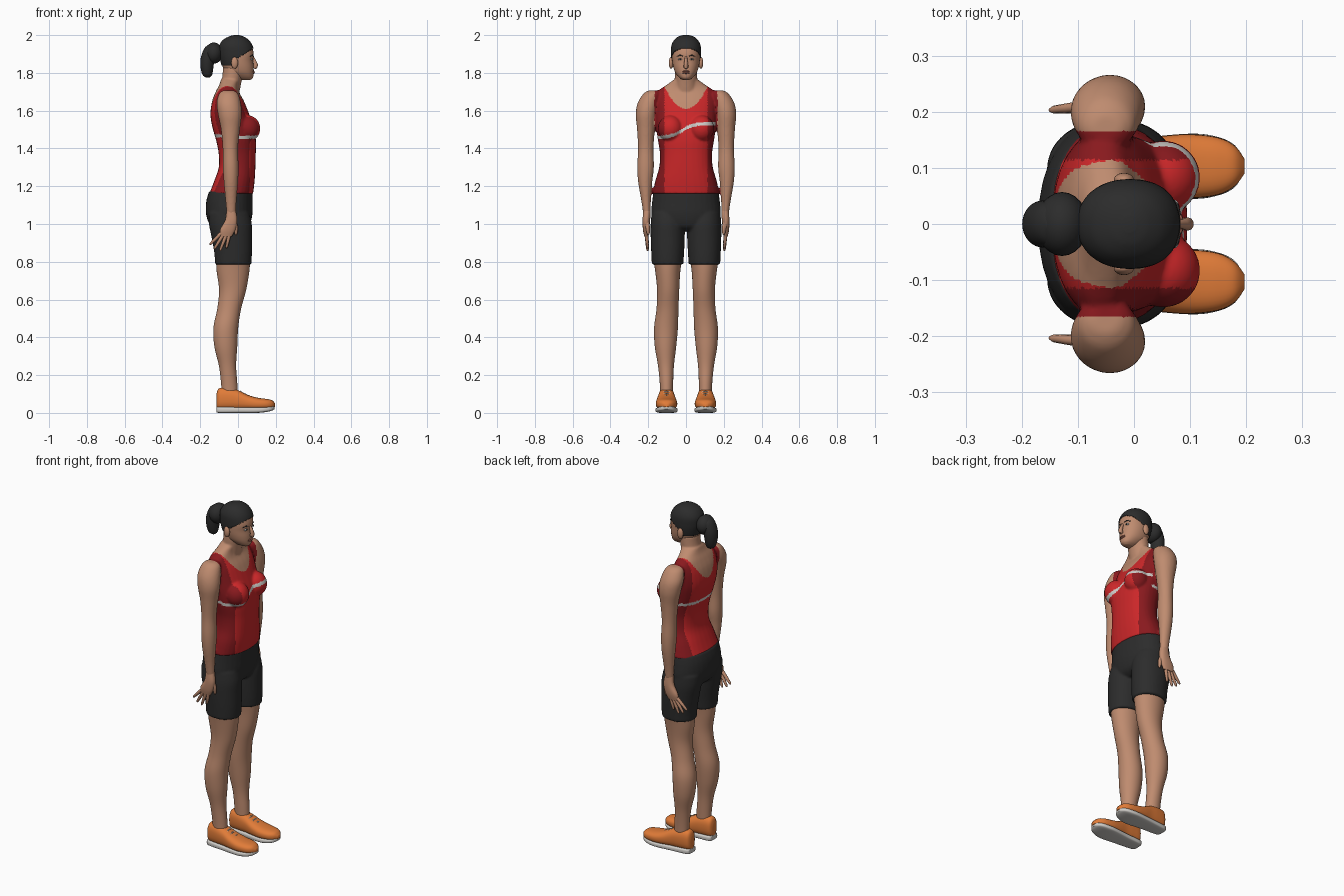
import bpy, bmesh, math
from mathutils import Vector

if "Cube" in bpy.data.objects:
    bpy.data.objects.remove(bpy.data.objects["Cube"])


def material(name, r, g, b):
    m = bpy.data.materials.new(name)
    m.use_nodes = True
    m.diffuse_color = (r, g, b, 1)
    shader = m.node_tree.nodes["Principled BSDF"]
    shader.inputs["Base Color"].default_value = (r, g, b, 1)
    shader.inputs["Roughness"].default_value = 0.8
    return m


SKIN = material("skin", 0.52, 0.26, 0.16)
RED = material("bright red cloth", 0.6, 0.02, 0.022)
DARK_RED = material("dark red cloth", 0.25, 0.01, 0.013)
WHITE = material("off white", 0.62, 0.6, 0.57)
BLACK = material("charcoal", 0.025, 0.025, 0.025)
ORANGE = material("orange shoe", 0.75, 0.2, 0.04)
LIP = material("lip", 0.36, 0.13, 0.09)


def activate(obj):
    bpy.ops.object.select_all(action="DESELECT")
    obj.select_set(True)
    bpy.context.view_layer.objects.active = obj


def finish(bm, name, mat):
    bmesh.ops.recalc_face_normals(bm, faces=bm.faces)
    mesh = bpy.data.meshes.new(name)
    bm.to_mesh(mesh)
    bm.free()
    mesh.materials.append(mat)
    obj = bpy.data.objects.new(name, mesh)
    bpy.context.collection.objects.link(obj)
    smooth(obj)
    return obj


def smooth(obj):
    activate(obj)
    bpy.ops.object.shade_smooth_by_angle(angle=math.radians(50))


def refine(rows, steps):
    """Smoothly interpolate section rows."""
    out = []
    for i in range(len(rows) - 1):
        quad = [rows[max(i - 1, 0)], rows[i], rows[i + 1], rows[min(i + 2, len(rows) - 1)]]
        for s in range(steps):
            t = s / steps
            out.append([b + t / 2 * (c - a + t * (2*a - 5*b + 4*c - d + t * (3*(b - c) + d - a)))
                        for a, b, c, d in zip(*quad)])
    return out + [list(rows[-1])]


def loft(name, mat, rows, power=2.0, side=1, along="z", steps=5, sides=32):
    """Rows hold position, first range, then y range (one y value means symmetric)."""
    rows = [r if len(r) == 5 else (*r[:3], -r[3], r[3]) for r in rows]
    bm = bmesh.new()
    rings = []
    for t, a0, a1, b0, b1 in refine(rows, steps):
        ring = []
        for k in range(sides):
            ang = math.tau * k / sides
            c, s = math.cos(ang), math.sin(ang)
            a = (a0 + a1) / 2 + (a1 - a0) / 2 * math.copysign(abs(c) ** (2 / power), c)
            b = (b0 + b1) / 2 + (b1 - b0) / 2 * math.copysign(abs(s) ** (2 / power), s)
            ring.append(bm.verts.new((a, b * side, t) if along == "z" else (t, b * side, a)))
        rings.append(ring)
    for low, high in zip(rings, rings[1:]):
        for k in range(sides):
            n = (k + 1) % sides
            bm.faces.new((low[k], low[n], high[n], high[k]))
    bm.faces.new(rings[0])
    bm.faces.new(rings[-1])
    return finish(bm, name, mat)


def ball(name, mat, centre, radii):
    bm = bmesh.new()
    bmesh.ops.create_uvsphere(bm, u_segments=24, v_segments=16, radius=1)
    bmesh.ops.scale(bm, vec=radii, verts=bm.verts)
    bmesh.ops.translate(bm, vec=centre, verts=bm.verts)
    return finish(bm, name, mat)


def tube(name, mat, points):
    """Tapered tube through (x, y, z, radius) points."""
    curve = bpy.data.curves.new(name, "CURVE")
    curve.dimensions = "3D"
    curve.bevel_depth, curve.bevel_resolution, curve.use_fill_caps = 1, 3, True
    spline = curve.splines.new("POLY")
    spline.points.add(len(points) - 1)
    for p, (x, y, z, r) in zip(spline.points, points):
        p.co, p.radius = (x, y, z, 1), r
    curve.materials.append(mat)
    obj = bpy.data.objects.new(name, curve)
    bpy.context.collection.objects.link(obj)
    activate(obj)
    bpy.ops.object.convert(target="MESH")
    smooth(bpy.context.object)
    return bpy.context.object


def blend(name, parts, voxel):
    """Join overlapping parts into one continuous surface."""
    activate(parts[0])
    for p in parts:
        p.select_set(True)
    bpy.ops.object.join()
    obj = bpy.context.object
    obj.name = name
    remesh = obj.modifiers.new("Blend", "REMESH")
    remesh.mode, remesh.voxel_size = "VOXEL", voxel
    soften = obj.modifiers.new("Soften", "SMOOTH")
    soften.factor, soften.iterations = 0.5, 4
    for m in ("Blend", "Soften"):
        bpy.ops.object.modifier_apply(modifier=m)
    smooth(obj)
    return obj


def paint(obj, mats, rule):
    obj.data.materials.clear()
    for m in mats:
        obj.data.materials.append(m)
    for f in obj.data.polygons:
        f.material_index = mats.index(rule(*f.center))


SIDES = (("left", 1), ("right", -1))

# Upper body: torso, neck, bust and arms blended together
upper = [
    loft("torso", RED, [(1.16, -.152, .08, .177), (1.23, -.125, .088, .162), (1.3, -.102, .092, .142),
                        (1.37, -.102, .094, .138), (1.44, -.115, .095, .148), (1.51, -.135, .085, .158),
                        (1.58, -.146, .06, .164), (1.65, -.137, .032, .166), (1.7, -.118, .005, .152),
                        (1.735, -.1, 0, .105), (1.765, -.09, .01, .062)], 2.3),
    loft("neck", SKIN, [(1.66, -.11, 0, .07), (1.74, -.09, .016, .06),
                        (1.79, -.082, .026, .06), (1.83, -.08, .03, .06)])]
for label, s in SIDES:
    upper.append(ball("bust", RED, (.052, .083 * s, 1.505), (.066, .066, .07)))
    upper.append(loft("arm", SKIN, [(1.708, -.075, -.025, .15, .195), (1.69, -.1, 0, .13, .225),
                                    (1.64, -.113, .015, .14, .256), (1.58, -.106, .02, .155, .266),
                                    (1.5, -.09, .01, .165, .259), (1.4, -.081, 0, .172, .254),
                                    (1.3, -.08, .003, .17, .258), (1.22, -.075, 0, .179, .253),
                                    (1.12, -.066, -.008, .186, .236), (1.05, -.06, -.012, .187, .226)],
                      side=s))


def shirt_colour(x, y, z):
    a = abs(y)
    front = x > -.05
    neckline = 1.61 + 9 * a * a if front else 1.6 + 11 * a * a
    if a > .167 + .13 * max(0, 1.3 - z) or z < 1.14 or (z > neckline and a < .118) or z > 1.74:
        return SKIN
    stripe = 1.495 + .037 * math.tanh((y + .02) / .06) if x > 0 else 1.467
    if abs(z - stripe) < .009:
        return WHITE
    return DARK_RED if a > .114 else RED


paint(blend("upper_body_with_vest", upper, .006), [SKIN, RED, DARK_RED, WHITE], shirt_colour)

# Shorts
shorts = [loft("pelvis", BLACK, [(1.175, -.152, .078, .172), (1.12, -.168, .078, .179),
                                 (1.05, -.169, .076, .184), (.99, -.145, .06, .165),
                                 (.965, -.1, .03, .1)], 2.2)]
for label, s in SIDES:
    shorts.append(loft("thigh", BLACK, [(1.06, -.155, .06, .01, .182), (1, -.154, .073, .006, .187),
                                        (.93, -.14, .074, .006, .187), (.85, -.126, .074, .01, .184),
                                        (.785, -.121, .071, .014, .181)], 2.1, s))
blend("shorts", shorts, .007)

for label, s in SIDES:
    # Legs
    loft(label + "_leg", SKIN, [(.83, -.117, .066, .018, .176), (.75, -.113, .06, .03, .163),
                                (.65, -.1, .043, .036, .153), (.55, -.11, .016, .04, .156),
                                (.45, -.13, .001, .043, .169), (.35, -.125, -.004, .052, .165),
                                (.25, -.101, -.01, .064, .148), (.16, -.09, -.004, .068, .139),
                                (.08, -.085, 0, .07, .135)], side=s)
    # Hands
    loft(label + "_palm", SKIN, [(1.07, -.061, -.012, .187, .226), (1.02, -.068, -.004, .19, .23),
                                 (.97, -.095, -.014, .195, .228), (.935, -.094, -.032, .2, .221)], 2.3, s)
    for i, (tip_x, tip_z) in enumerate([(-.15, .89), (-.126, .867), (-.096, .857), (-.062, .872)]):
        root = Vector((-.085 + .014 * i, .21, .955))
        tip = Vector((tip_x, .203, tip_z))
        points = [(*root.lerp(tip, t), r) for t, r in ((0, .01), (.5, .009), (.9, .007), (1, .003))]
        tube(f"{label}_finger_{i + 1}", SKIN, [(x, y * s, z, r) for x, y, z, r in points])
    tube(label + "_thumb", SKIN, [(-.025, .208 * s, 1.02, .014), (-.012, .203 * s, .985, .012),
                                  (-.01, .2 * s, .955, .009), (-.012, .199 * s, .942, .004)])
    # Shoes
    loft(label + "_shoe", ORANGE, [(-.114, .03, .1, .085, .12), (-.1, .018, .13, .066, .138),
                                   (-.05, .015, .133, .06, .146), (0, .015, .12, .057, .15),
                                   (.05, .015, .096, .05, .157), (.1, .015, .081, .046, .16),
                                   (.15, .018, .074, .052, .154), (.18, .022, .067, .068, .139),
                                   (.197, .032, .05, .09, .116)], 2.5, s, "x")
    loft(label + "_sole", WHITE, [(-.113, .006, .028, .085, .12), (-.1, 0, .032, .064, .14),
                                  (0, 0, .031, .056, .152), (.1, 0, .03, .045, .161),
                                  (.15, .005, .032, .051, .155), (.18, .012, .035, .066, .14),
                                  (.194, .02, .037, .09, .116)], 4, s, "x")
    for i in range(3):
        x, z = .015 + .022 * i, .116 - .011 * i
        tube(f"{label}_lace_{i + 1}", WHITE, [(x, .08 * s, z - .009, .003), (x, .103 * s, z - .001, .003),
                                              (x, .126 * s, z - .009, .003)])
    # Eyes, brows and ears
    ball(label + "_eye", WHITE, (.072, .031 * s, 1.872), (.008, .012, .005))
    ball(label + "_iris", BLACK, (.077, .031 * s, 1.872), (.004, .005, .005))
    tube(label + "_brow", BLACK, [(.082, .016 * s, 1.889, .002), (.077, .033 * s, 1.894, .003),
                                  (.064, .048 * s, 1.887, .002)])
    ball(label + "_ear", SKIN, (-.018, .079 * s, 1.853), (.018, .012, .031))

# Head and face
skull = [(1.763, .01, .066, .018), (1.775, -.02, .079, .036), (1.8, -.06, .083, .056),
         (1.83, -.08, .083, .067), (1.865, -.09, .08, .073), (1.9, -.096, .083, .075),
         (1.94, -.094, .073, .072), (1.97, -.074, .052, .057), (1.988, -.042, .024, .034),
         (1.995, -.015, 0, .01)]
loft("head", SKIN, skull, 2.15, sides=48)
tube("nose", SKIN, [(.078, 0, 1.885, .006), (.088, 0, 1.862, .009), (.095, 0, 1.842, .012),
                    (.091, 0, 1.83, .012), (.084, 0, 1.825, .006)])
for name, z, depth in (("upper_lip", 1.808, .006), ("lower_lip", 1.8, .007)):
    ball(name, LIP, (.08, 0, z), (depth + .002, .02, .005))

# Hair cap cut along the hairline, with a tied tail
cap = [(z + .005, b - .005, f + .004, w + .005) for z, b, f, w in skull]
hair = loft("hair_cap", BLACK, cap, 2.15, steps=8, sides=64)
bm = bmesh.new()
bm.from_mesh(hair.data)
below = []
for f in bm.faces:
    x, y, z = f.calc_center_median()
    if z < (1.838 if x < -.025 else 1.878 + .66 * max(x, 0)):
        below.append(f)
bmesh.ops.delete(bm, geom=below, context="FACES")
bm.to_mesh(hair.data)
bm.free()
shell = hair.modifiers.new("Thickness", "SOLIDIFY")
shell.thickness, shell.offset = .007, -1
ball("hair_bun", BLACK, (-.128, 0, 1.905), (.046, .057, .056))
loft("hair_tail", BLACK, [(1.775, -.17, -.15, .01), (1.79, -.188, -.137, .026), (1.83, -.198, -.13, .038),
                          (1.88, -.197, -.125, .042), (1.93, -.178, -.12, .036), (1.95, -.155, -.125, .015)])
